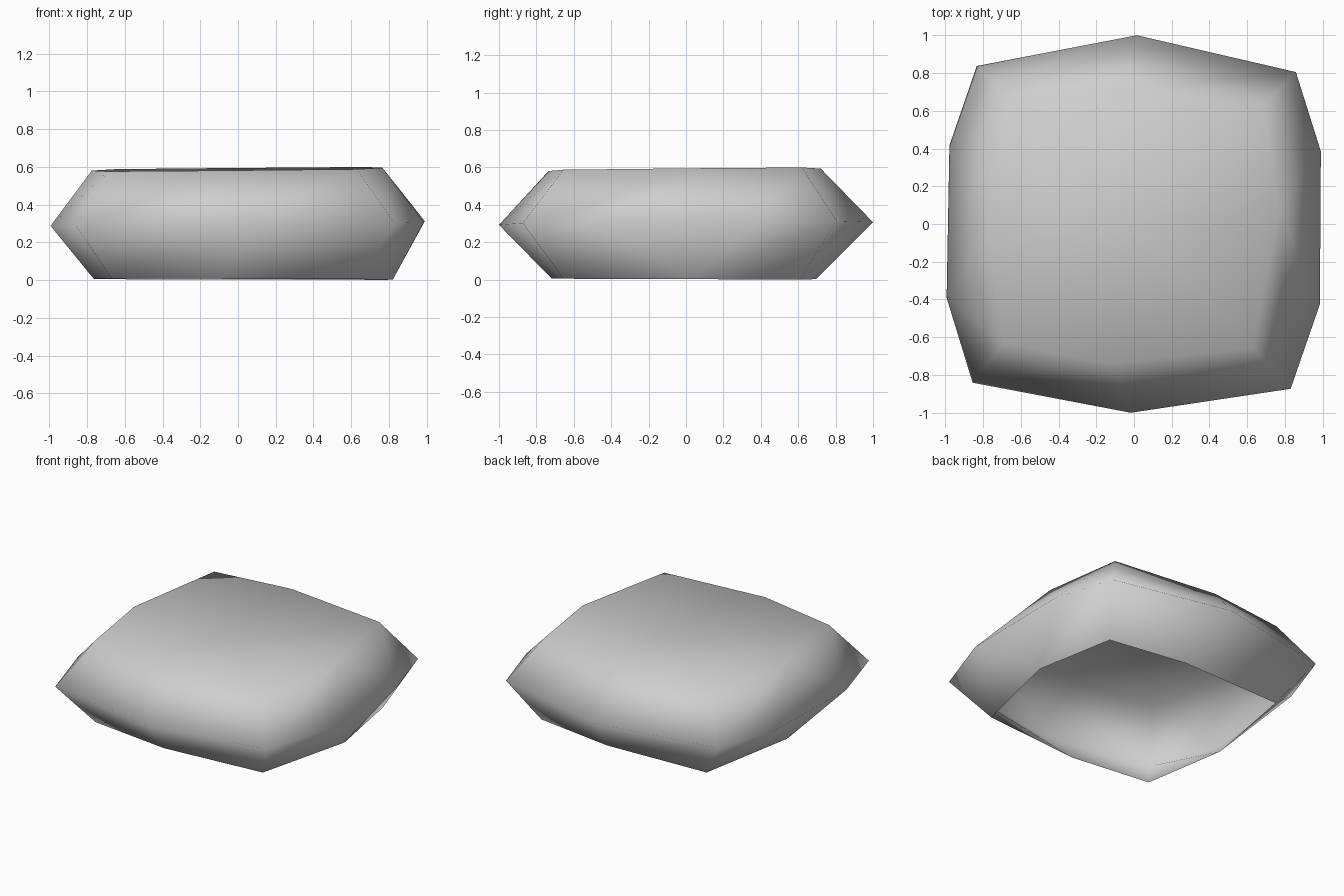
import bpy
import bmesh

cube = bpy.data.objects.get("Cube")
if cube:
    bpy.data.objects.remove(cube, do_unlink=True)

# Soft grey fabric
grey = bpy.data.materials.new("soft_grey")
grey.use_nodes = True
colour = (0.62, 0.62, 0.62, 1.0)
grey.diffuse_color = colour
grey.node_tree.nodes["Principled BSDF"].inputs["Base Color"].default_value = colour

# Outlines, counter-clockwise from the front corner on the +x side
TOP = [(.63, -.655), (.765, .07), (.68, .62), (-.08, .72),
       (-.65, .66), (-.775, -.06), (-.69, -.63), (-.11, -.735)]
RIM = [(.83, -.873), (.985, -.425), (.99, .385), (.858, .805), (.015, 1),
       (-.833, .837), (-.978, .416), (-.993, -.39), (-.855, -.841), (-.017, -1)]
BASE = [(.655, -.655), (.82, .03), (.716, .61), (.14, .695),
        (-.632, .67), (-.765, -.05), (-.67, -.65), (-.08, -.72)]
# Which top or base point each rim point joins
JOIN = [0, 1, 1, 2, 3, 4, 5, 5, 6, 7]

bm = bmesh.new()


def ring(points, height, tilt_x, tilt_y):
    """Add a slightly tilted loop of vertices."""
    return [bm.verts.new((x, y, height + tilt_x * x + tilt_y * y)) for x, y in points]


def face(verts):
    """Add a face, dropping repeated corners."""
    bm.faces.new(list(dict.fromkeys(verts)))


top = ring(TOP, .588, .009, .009)
rim = ring(RIM, .3, .01, .007)
base = ring(BASE, .005, -.003, -.003)

# Upper and lower sloping sides
for i in range(len(rim)):
    j = (i + 1) % len(rim)
    a, b = JOIN[i], JOIN[j]
    face([rim[i], rim[j], top[b], top[a]])
    face([base[a], base[b], rim[j], rim[i]])

# Top panel, sunk in the middle; the underside stays open
centre = bm.verts.new((0, 0, .5))
for i in range(len(top)):
    face([centre, top[i], top[(i + 1) % len(top)]])

for f in bm.faces:
    f.smooth = True

mesh = bpy.data.meshes.new("cushion")
bm.to_mesh(mesh)
bm.free()
mesh.materials.append(grey)
cushion = bpy.data.objects.new("cushion", mesh)
bpy.context.collection.objects.link(cushion)
